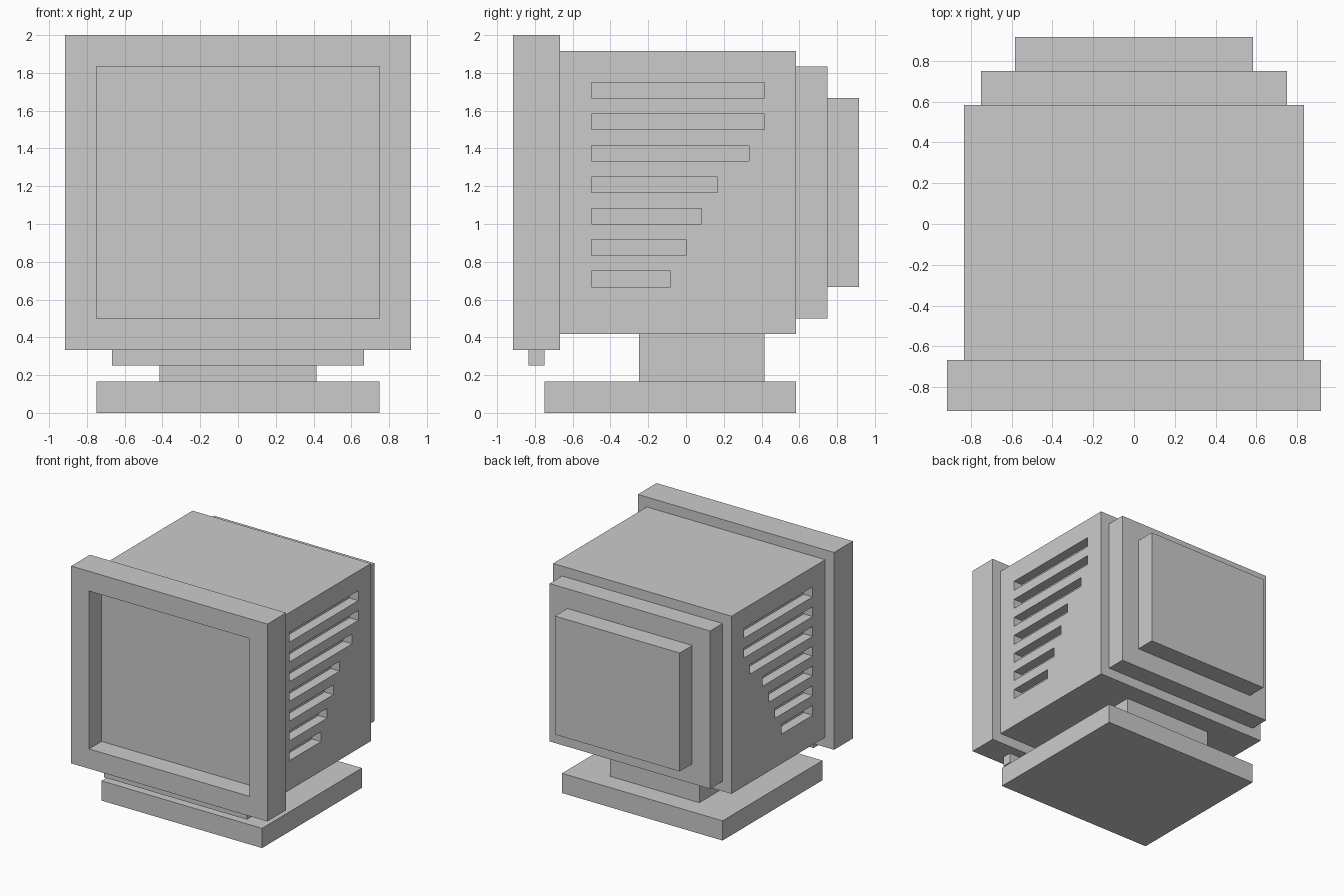
import bpy, bmesh
from mathutils import Vector

if "Cube" in bpy.data.objects:
    bpy.data.objects.remove(bpy.data.objects["Cube"])

U = 1 / 12  # the model sits on a 1/12 unit grid


def boxes(name, spans):
    """One object made of boxes, each given as (x0, x1, y0, y1, z0, z1) in grid steps."""
    bm = bmesh.new()
    for x0, x1, y0, y1, z0, z1 in spans:
        verts = bmesh.ops.create_cube(bm, size=1)["verts"]
        size = Vector((x1 - x0, y1 - y0, z1 - z0)) * U
        centre = Vector((x0 + x1, y0 + y1, z0 + z1)) * U / 2
        bmesh.ops.scale(bm, vec=size, verts=verts)
        bmesh.ops.translate(bm, vec=centre, verts=verts)
    mesh = bpy.data.meshes.new(name)
    bm.to_mesh(mesh)
    bm.free()
    obj = bpy.data.objects.new(name, mesh)
    bpy.context.collection.objects.link(obj)
    return obj


def block(name, half_width, y0, y1, z0, z1):
    return boxes(name, [(-half_width, half_width, y0, y1, z0, z1)])


def cut(obj, cutter):
    mod = obj.modifiers.new("cut", "BOOLEAN")
    mod.operation = "DIFFERENCE"
    mod.solver = "EXACT"
    mod.object = cutter
    cutter.hide_render = True
    cutter.hide_set(True)


# Stand
block("base", 9, -9, 7, 0, 2)
block("neck", 5, -3, 5, 2, 5)

# Screen frame with recessed screen, and the lip under it
frame = block("screen_frame", 11, -11, -8, 4, 24)
cut(frame, block("screen_cutter", 9, -12, -9, 6, 22))
block("lower_lip", 8, -10, -9, 3, 4)

# Housing with vent slots on both sides, shorter towards the bottom
housing = block("housing", 10, -8, 7, 5, 23)
slots = []
for i, y_end in enumerate((5, 5, 4, 2, 1, 0, -1)):
    z = 20 - 2 * i
    slots += [(9, 11, -6, y_end, z, z + 1), (-11, -9, -6, y_end, z, z + 1)]
cut(housing, boxes("vent_cutter", slots))

# Stepped back
block("back_step", 9, 7, 9, 6, 22)
block("back_cap", 7, 9, 11, 8, 20)
